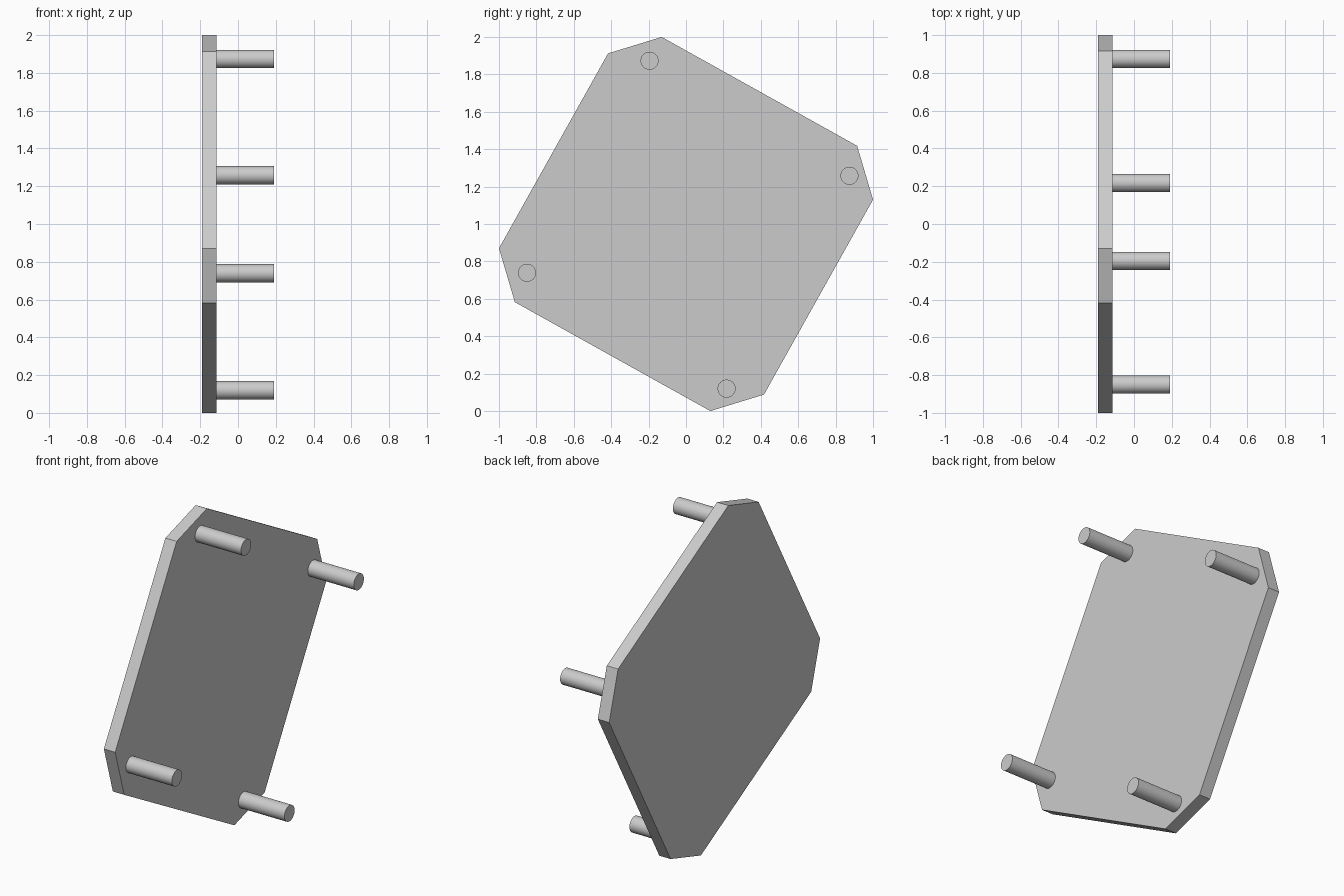
import bpy
import bmesh
import math

cube = bpy.data.objects.get("Cube")
if cube:
    bpy.data.objects.remove(cube, do_unlink=True)

grey = bpy.data.materials.new("light_grey")
grey.use_nodes = True
colour = (0.6, 0.6, 0.6, 1)
grey.diffuse_color = colour
grey.node_tree.nodes["Principled BSDF"].inputs["Base Color"].default_value = colour

BACK, FACE, TIP = -0.19, -0.115, 0.19   # x of plate back, plate face, peg ends

# Plate: tilted rectangle with clipped corners, half outline repeated by a half turn
half = [(-0.13, 1.0), (0.915, 0.418), (1.0, 0.13), (0.417, -0.912)]
outline = half + [(-y, -z) for y, z in half]
bm = bmesh.new()
face = bm.faces.new([bm.verts.new((BACK, y, z + 1)) for y, z in outline])
ext = bmesh.ops.extrude_face_region(bm, geom=[face])
verts = [v for v in ext["geom"] if isinstance(v, bmesh.types.BMVert)]
bmesh.ops.translate(bm, verts=verts, vec=(FACE - BACK, 0, 0))
bmesh.ops.recalc_face_normals(bm, faces=bm.faces)
mesh = bpy.data.meshes.new("plate")
bm.to_mesh(mesh)
bm.free()
plate = bpy.data.objects.new("plate", mesh)
bpy.context.collection.objects.link(plate)
mesh.materials.append(grey)

# Four round pegs standing out from the plate near its clipped corners
pegs = {"top": (-0.195, 1.873), "left": (0.874, 1.258),
        "bottom": (0.217, 0.12), "right": (-0.85, 0.739)}
for name, (y, z) in pegs.items():
    bpy.ops.mesh.primitive_cylinder_add(
        vertices=48, radius=0.048, depth=TIP - FACE,
        location=((TIP + FACE) / 2, y, z), rotation=(0, math.pi / 2, 0))
    peg = bpy.context.object
    peg.name = name + "_peg"
    peg.data.materials.append(grey)
    bpy.ops.object.shade_smooth_by_angle()
